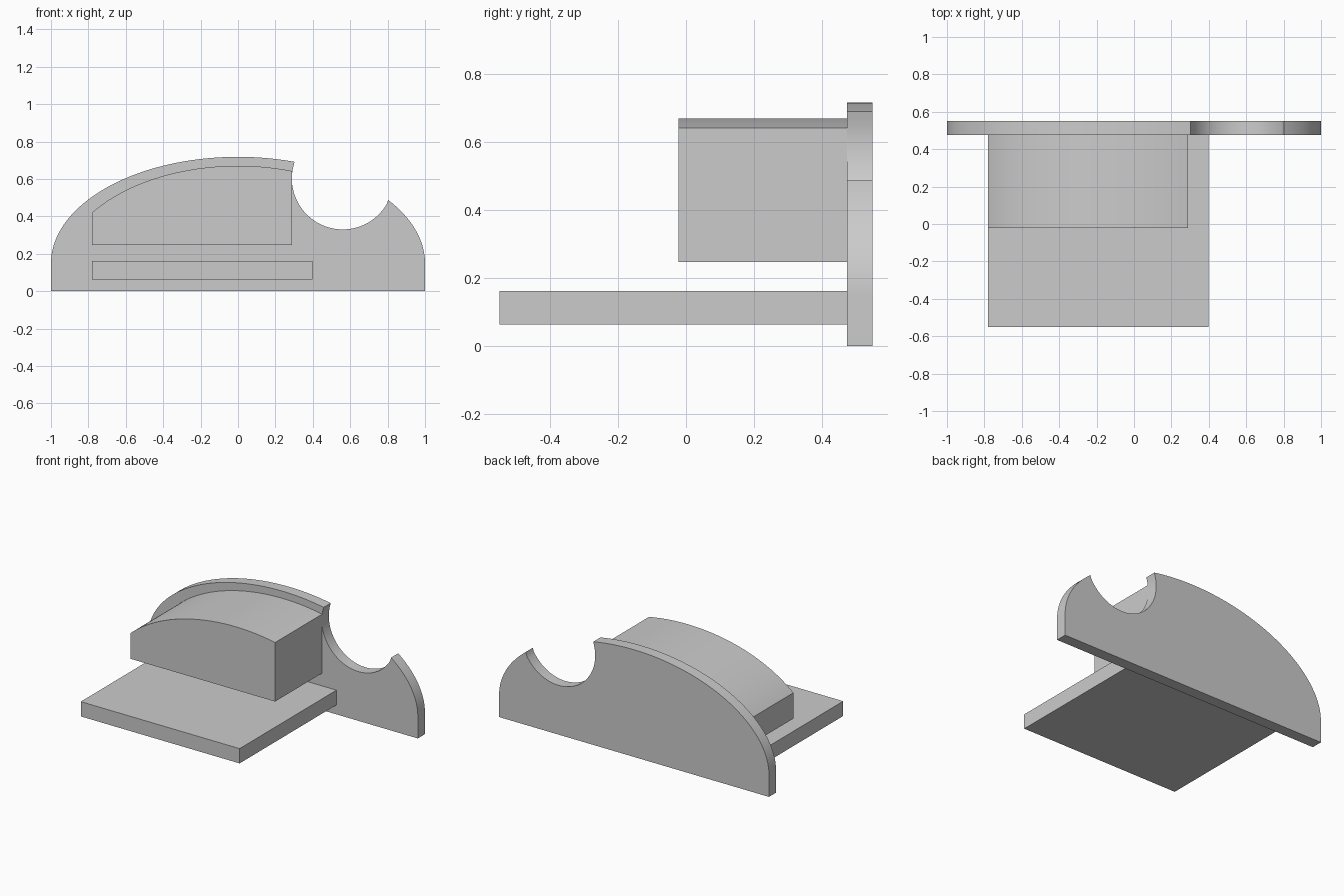
import bpy
import bmesh
from math import sqrt, sin, cos, pi, atan2, radians

cube = bpy.data.objects.get("Cube")
if cube:
    bpy.data.objects.remove(cube, do_unlink=True)

GREY = (0.6, 0.6, 0.6, 1.0)
mat = bpy.data.materials.new("plain grey")
mat.use_nodes = True
mat.diffuse_color = GREY
mat.node_tree.nodes["Principled BSDF"].inputs["Base Color"].default_value = GREY


def extrude_profile(name, points, y0, y1):
    """Extrude an (x, z) outline from y0 to y1."""
    bm = bmesh.new()
    face = bm.faces.new([bm.verts.new((x, y0, z)) for x, z in points])
    geom = bmesh.ops.extrude_face_region(bm, geom=[face])["geom"]
    moved = [v for v in geom if isinstance(v, bmesh.types.BMVert)]
    bmesh.ops.translate(bm, verts=moved, vec=(0, y1 - y0, 0))
    bmesh.ops.recalc_face_normals(bm, faces=bm.faces)
    mesh = bpy.data.meshes.new(name)
    bm.to_mesh(mesh)
    bm.free()
    mesh.materials.append(mat)
    obj = bpy.data.objects.new(name, mesh)
    bpy.context.collection.objects.link(obj)
    bpy.ops.object.select_all(action='DESELECT')
    obj.select_set(True)
    bpy.context.view_layer.objects.active = obj
    bpy.ops.object.shade_smooth_by_angle(angle=radians(30))
    return obj


def ellipse_arc(cx, cz, rx, rz, start, end, steps):
    """Points on an ellipse from the start angle to the end angle."""
    angles = [start + (end - start) * i / steps for i in range(steps + 1)]
    return [(cx + rx * cos(a), cz + rz * sin(a)) for a in angles]


def arch_angle(x, rx):
    return atan2(sqrt(max(0, 1 - (x / rx) ** 2)), x / rx)


# Upright back plate: arched outline with a round notch on its left shoulder
RISE, SPRING = 0.57, 0.148
NOTCH_X, NOTCH_Z, NOTCH_R = 0.56, 0.602, 0.272
tip_out, tip_in = 0.802, 0.302
a_out, a_in = arch_angle(tip_out, 1), arch_angle(tip_in, 1)
z_out, z_in = (SPRING + RISE * sin(a) for a in (a_out, a_in))
notch_start = atan2(z_out - NOTCH_Z, tip_out - NOTCH_X)
notch_end = atan2(z_in - NOTCH_Z, tip_in - NOTCH_X) - 2 * pi
outline = [(-1, 0), (1, 0)]
outline += ellipse_arc(0, SPRING, 1, RISE, 0, a_out, 24)
outline += ellipse_arc(NOTCH_X, NOTCH_Z, NOTCH_R, NOTCH_R, notch_start, notch_end, 40)[1:-1]
outline += ellipse_arc(0, SPRING, 1, RISE, a_in, pi, 60)
extrude_profile("back_plate", outline, 0.475, 0.55)

# Block with a curved top, standing out from the plate
left, right = 0.29, -0.78
crown = ellipse_arc(0, 0.087, 0.95, 0.583, arch_angle(left, 0.95), arch_angle(right, 0.95), 40)
extrude_profile("curved_block", [(right, 0.247), (left, 0.247)] + crown, -0.022, 0.475)

# Flat shelf below the block
extrude_profile("shelf", [(-0.78, 0.063), (0.397, 0.063), (0.397, 0.162), (-0.78, 0.162)],
                -0.55, 0.475)
